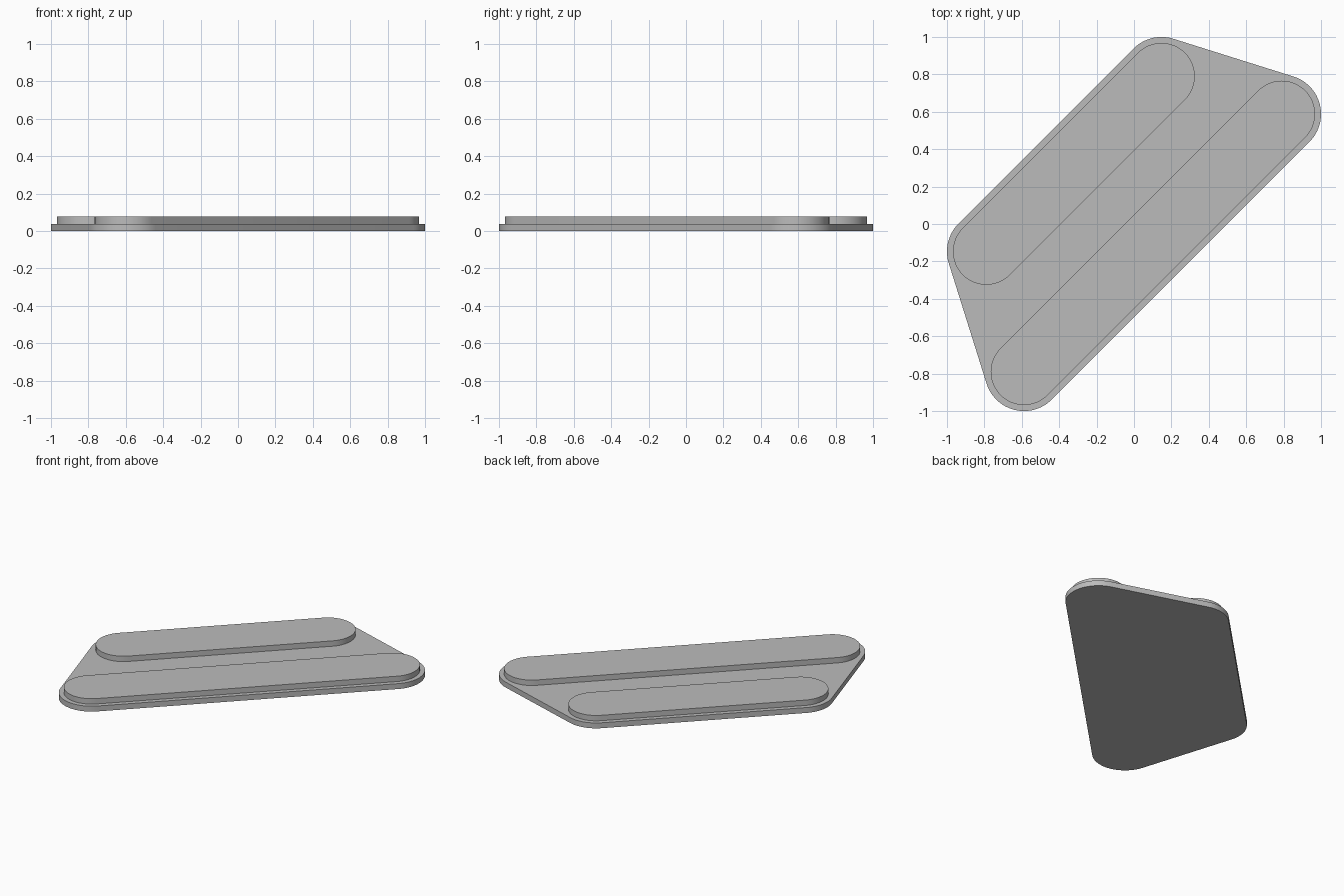
import bpy
import bmesh
from math import atan2, cos, sin, pi, radians
from mathutils import Vector

if "Cube" in bpy.data.objects:
    bpy.data.objects.remove(bpy.data.objects["Cube"])

grey = bpy.data.materials.new("plain grey")
grey.use_nodes = True
GREY = (0.5, 0.5, 0.5, 1)
grey.diffuse_color = GREY
grey.node_tree.nodes["Principled BSDF"].inputs["Base Color"].default_value = GREY


def rounded_outline(centres, radius, steps):
    """Counter-clockwise outline around equal circles, joined by tangents."""
    points = []
    for i, c in enumerate(centres):
        came = c - centres[i - 1]
        goes = centres[(i + 1) % len(centres)] - c
        start = atan2(came.y, came.x) - pi / 2
        turn = (atan2(goes.y, goes.x) - pi / 2 - start) % (2 * pi)
        for k in range(steps + 1):
            a = start + turn * k / steps
            points.append((c.x + radius * cos(a), c.y + radius * sin(a)))
    return points


def rounded_plate(name, centres, radius, bottom, top, steps=24):
    bm = bmesh.new()
    outline = rounded_outline(centres, radius, steps)
    face = bm.faces.new([bm.verts.new((x, y, bottom)) for x, y in outline])
    lifted = bmesh.ops.extrude_face_region(bm, geom=[face], use_keep_orig=True)["geom"]
    verts = [v for v in lifted if isinstance(v, bmesh.types.BMVert)]
    bmesh.ops.translate(bm, verts=verts, vec=(0, 0, top - bottom))
    bmesh.ops.recalc_face_normals(bm, faces=bm.faces)
    mesh = bpy.data.meshes.new(name)
    bm.to_mesh(mesh)
    bm.free()
    mesh.materials.append(grey)
    obj = bpy.data.objects.new(name, mesh)
    bpy.context.collection.objects.link(obj)
    bpy.ops.object.select_all(action="DESELECT")
    obj.select_set(True)
    bpy.context.view_layer.objects.active = obj
    bpy.ops.object.shade_smooth_by_angle(angle=radians(35))
    return obj


# Bar end centres, symmetric about the diagonal
far, near = 0.79, 0.588
inner = 0.147
long_bar = [Vector((-near, -far)), Vector((far, near))]
short_bar = [Vector((inner, far)), Vector((-far, -inner))]
BASE, TOP = 0.038, 0.076

# Backing plate wrapped around both bars
rounded_plate("base_plate", long_bar + short_bar, 0.21, 0, BASE)

# Raised bars
rounded_plate("long_bar", long_bar, 0.178, BASE, TOP)
rounded_plate("short_bar", short_bar, 0.178, BASE, TOP)
